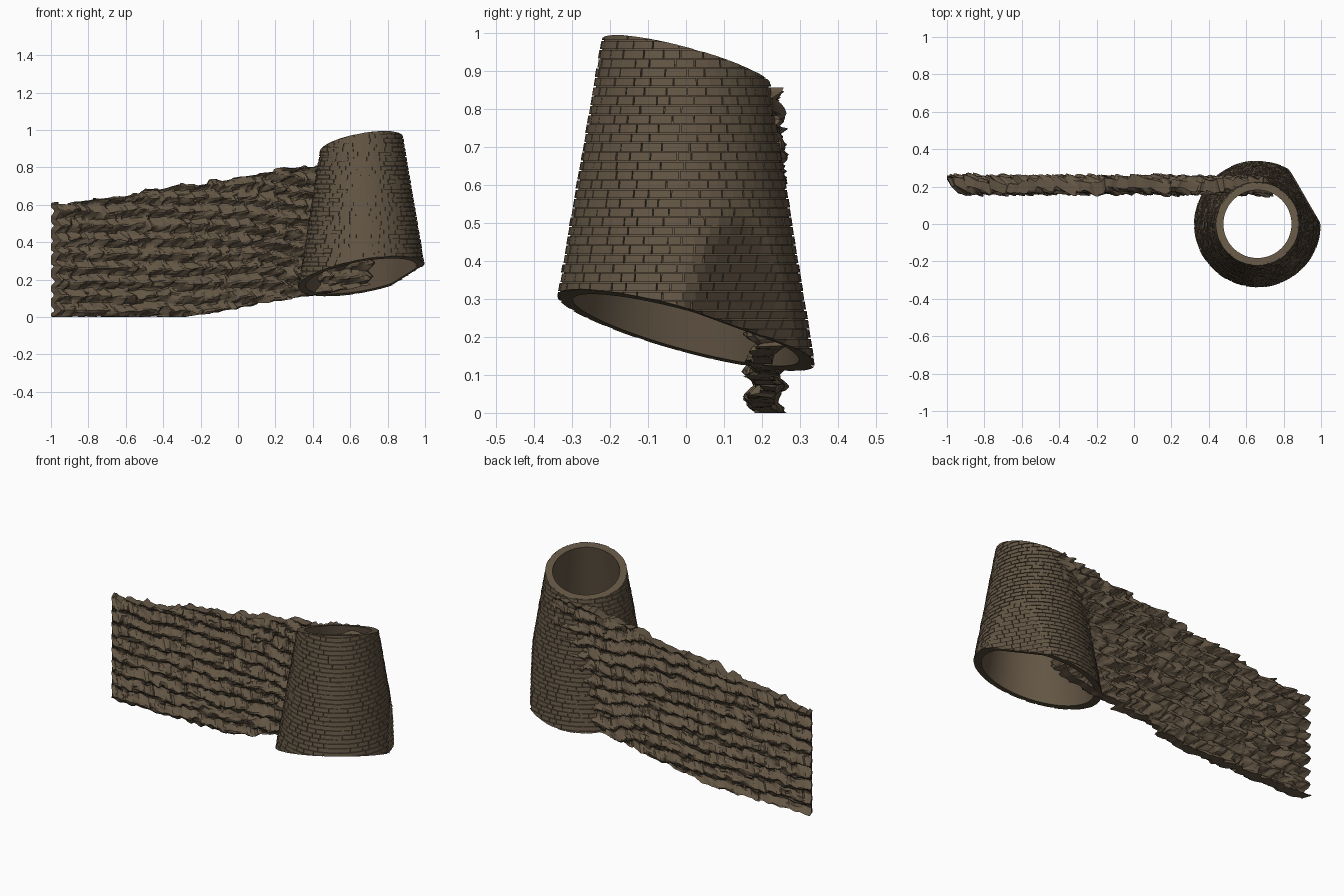
import bpy, bmesh, math, random
from mathutils import Vector, noise

if "Cube" in bpy.data.objects:
    bpy.data.objects.remove(bpy.data.objects["Cube"])

random.seed(4)
CX, R0, R1, H = 0.66, 0.338, 0.222, 0.706    # tower centre, radii, height
FLAT_A = math.radians(30)                    # direction of the flat facet
ROW, GAP = 0.0245, 0.003

stone = bpy.data.materials.new("brown_stone")
stone.diffuse_color = (0.125, 0.092, 0.058, 1)
stone.use_nodes = True
stone.node_tree.nodes["Principled BSDF"].inputs["Base Color"].default_value = stone.diffuse_color


def ground(x, y):
    return 0.218 + 0.175 * (x - CX) - 0.265 * y


def finish(bm, name):
    bmesh.ops.recalc_face_normals(bm, faces=bm.faces)
    me = bpy.data.meshes.new(name)
    bm.to_mesh(me)
    bm.free()
    me.materials.append(stone)
    ob = bpy.data.objects.new(name, me)
    bpy.context.collection.objects.link(ob)
    return ob


def tower_point(a, z, inset, flat):
    """Point on the leaning cone at angle a, kept between the sloping ends."""
    c, s = math.cos(a), math.sin(a)
    r = R0 - inset
    for _ in range(4):
        g = ground(CX + r * c, r * s)
        zz = min(max(z, g), g + H)
        r = R0 + (R1 - R0) * (zz - g) / H - inset
        k = math.cos(a - FLAT_A)
        if k > 0.5:
            r = min(r, flat / k)
    return Vector((CX + r * c, r * s, zz))


# Tower core: smooth hollow shell behind the bricks
bm = bmesh.new()
N, M = 72, 24
rings = []
for inset, flat in ((0.006, 0.281), (0.04, 0.268)):
    for j in range(M + 1):
        ring = []
        for i in range(N):
            a = math.tau * i / N
            g = ground(CX + R0 * math.cos(a), R0 * math.sin(a))
            lo = g - 0.05 if j == 0 else g
            hi = 0.15 if j == M else 0.0
            ring.append(bm.verts.new(tower_point(a, lo + (H + hi) * j / M, inset, flat)))
        rings.append(ring)
order = rings[:M + 1] + rings[:M:-1]
for k in range(len(order)):
    A, B = order[k], order[(k + 1) % len(order)]
    for i in range(N):
        j = (i + 1) % N
        bm.faces.new((A[i], A[j], B[j], B[i]))
core = finish(bm, "tower_core")
bpy.context.view_layer.objects.active = core
core.select_set(True)
bpy.ops.object.shade_smooth_by_angle(angle=math.radians(30))

# Tower bricks: level courses trimmed by the sloping foot and rim,
# leaning back at the foot of each course on the flat facet
bm = bmesh.new()
for row in range(37):
    z0 = 0.1 + row * ROW
    z1 = z0 + ROW - GAP
    r = R0 + (R1 - R0) * min(max((z0 - 0.22) / H, 0), 1)
    count = max(12, round(math.tau * r / 0.058))
    cuts = [(i + random.uniform(-0.25, 0.25) + 0.5 * (row % 2)) * math.tau / count
            for i in range(count)]
    cuts.append(cuts[0] + math.tau)
    for a, b in zip(cuts, cuts[1:]):
        b -= GAP / r
        jit = random.uniform(-0.0015, 0.0015)
        cols = []
        for t in (a, (a + b) / 2, b):
            cols.append([tower_point(t, z, ins, fl) for z, ins, fl in
                         ((z0, jit, 0.285), (z1, jit, 0.294), (z1, 0.02, 0.275), (z0, 0.02, 0.275))])
        if max(c[1].z - c[0].z for c in cols) < 0.003:
            continue
        V = [[bm.verts.new(p) for p in c] for c in cols]
        for A, B in zip(V, V[1:]):
            for i in range(4):
                j = (i + 1) % 4
                bm.faces.new((A[i], A[j], B[j], B[i]))
        bm.faces.new(V[0])
        bm.faces.new(V[2])
finish(bm, "tower_bricks")


# Rugged wall: wavy layers, pushed diagonally, ending inside the tower
def rough(x, y, z, side):
    bend = 0.05 * min(max((x - 0.12) / 0.2, 0), 1)
    ph = (z + bend) / 0.075 + 0.3 * noise.noise(Vector((x * 6, 0, z * 3)))
    wave = 4 * abs(ph % 1 - 0.5) - 1
    cell = noise.cell(Vector((x / 0.036 + 50, side * 7.3, z / 0.025 + 50)))
    n = noise.noise_vector(Vector((x * 22, side * 0.7, z * 26)))
    fade = min(1, (x + 1) / 0.06)            # calmer at the free end
    d = 0.018 * wave + fade * (0.024 * n.y + 0.008 * (cell - 0.5))
    return Vector((max(x - d, -1), y + d, max(z + 0.009 * n.z, 0)))


bm = bmesh.new()
NX, NZ, YC, HALF = 130, 66, 0.212, 0.027
loops = []
for i in range(NX + 1):
    x = -0.982 + 1.69 * i / NX
    foot = max(ground(x, 0.2), 0)
    top = 0.80 + 0.157 * (x - 0.3) + 0.02 * noise.noise(Vector((x * 11, 3, 1)))
    top += 0.008 * (noise.cell(Vector((x / 0.05 + 50, 2.5, 0.5))) - 0.5)
    zs = [foot + (top - foot) * j / NZ for j in range(NZ + 1)]
    sy = 0.9 * HALF                          # faces slide along the same diagonal
    pts = [rough(x, YC - HALF, z, 0) for z in zs] + [rough(x, YC + HALF, z, 1) for z in reversed(zs)]
    for k, p in enumerate(pts):
        if x < -0.9:
            p.x = max(-1, p.x + (sy if k <= NZ else -sy) * (-0.9 - x) / 0.082 * 0.8)
    loops.append([bm.verts.new(p) for p in pts])
L = len(loops[0])
for A, B in zip(loops, loops[1:]):
    for k in range(L):
        m = (k + 1) % L
        bm.faces.new((A[k], A[m], B[m], B[k]))
for lp in (loops[0], loops[-1]):
    for k in range(NZ):
        bm.faces.new((lp[k], lp[k + 1], lp[L - 2 - k], lp[L - 1 - k]))
finish(bm, "rugged_wall")
